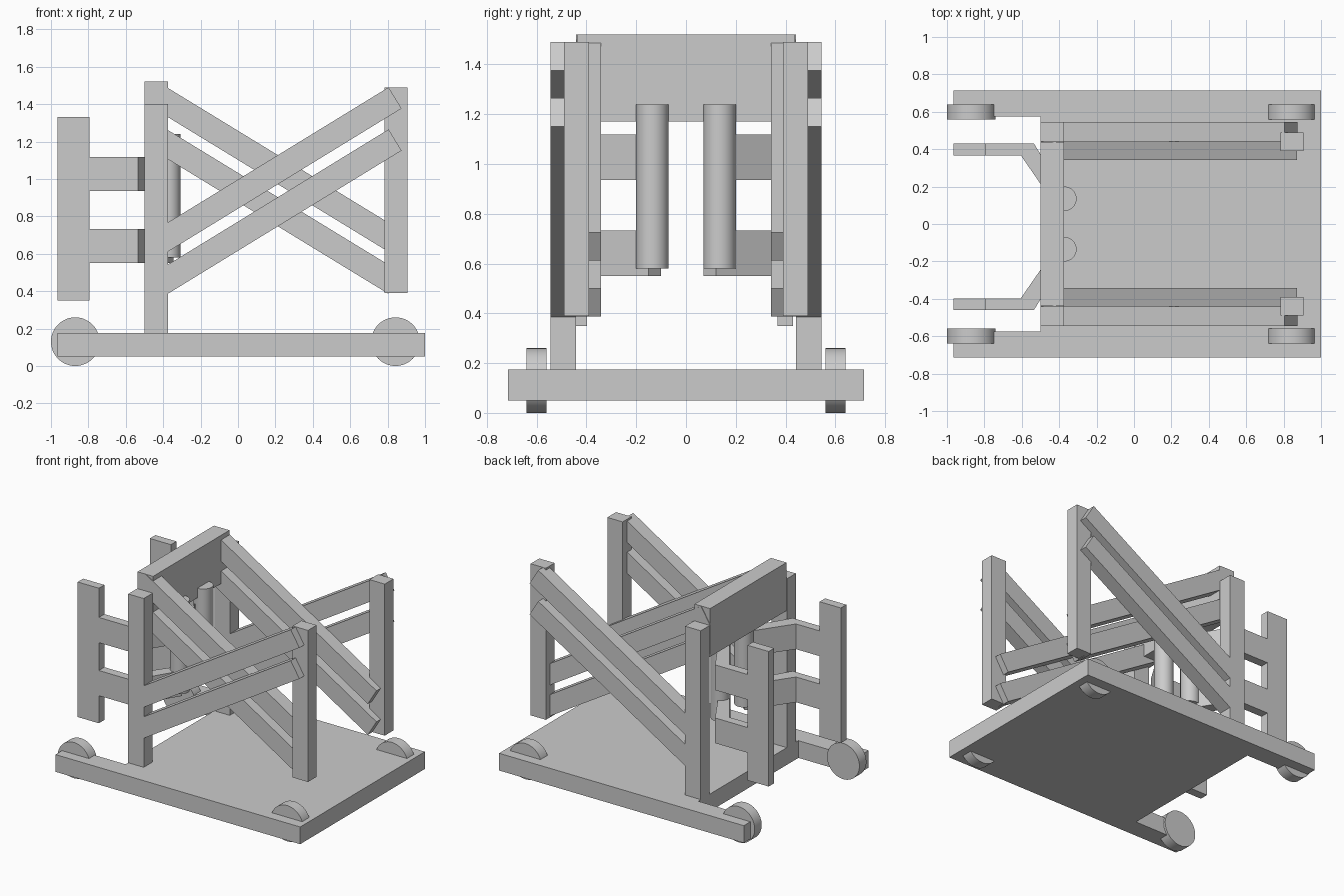
import bpy
import bmesh
import math
from mathutils import Vector

cube = bpy.data.objects.get("Cube")
if cube:
    bpy.data.objects.remove(cube, do_unlink=True)

grey = bpy.data.materials.new("plain grey")
grey.use_nodes = True
COLOUR = (0.6, 0.6, 0.6, 1)
grey.diffuse_color = COLOUR
grey.node_tree.nodes["Principled BSDF"].inputs["Base Color"].default_value = COLOUR


def prism(name, outline, depth):
    """Extrude a closed 3D outline along the depth vector."""
    bm = bmesh.new()
    face = bm.faces.new([bm.verts.new(p) for p in outline])
    grown = bmesh.ops.extrude_face_region(bm, geom=[face])["geom"]
    moved = [g for g in grown if isinstance(g, bmesh.types.BMVert)]
    bmesh.ops.translate(bm, verts=moved, vec=depth)
    bmesh.ops.recalc_face_normals(bm, faces=bm.faces)
    mesh = bpy.data.meshes.new(name)
    bm.to_mesh(mesh)
    bm.free()
    mesh.materials.append(grey)
    obj = bpy.data.objects.new(name, mesh)
    bpy.context.collection.objects.link(obj)
    return obj


def flat(name, points, z0, z1):
    """Plan outline raised from z0 to z1."""
    return prism(name, [(x, y, z0) for x, y in points], (0, 0, z1 - z0))


def box(name, x0, x1, y0, y1, z0, z1):
    return flat(name, [(x0, y0), (x1, y0), (x1, y1), (x0, y1)], z0, z1)


def bar(name, start, end, width, y0, y1):
    """Square-ended bar; start and end lie on its top edge in the xz plane."""
    a, b = Vector((start[0], y0, start[1])), Vector((end[0], y0, end[1]))
    run = (b - a).normalized()
    down = Vector((run.z, 0, -run.x)) * width
    return prism(name, [a, b, b + down, a + down], (0, y1 - y0, 0))


def cylinder(name, radius, depth, location, rotation=(0, 0, 0)):
    bpy.ops.mesh.primitive_cylinder_add(vertices=48, radius=radius, depth=depth,
                                        location=location, rotation=rotation)
    obj = bpy.context.object
    obj.name = name
    obj.data.materials.append(grey)
    bpy.ops.object.shade_smooth_by_angle()


# Base plate with a wide notch between its two left-end prongs
half_plate = [(1.0, 0.715), (-0.965, 0.715), (-0.965, 0.575), (-0.5, 0.575)]
flat("base_plate", half_plate + [(x, -y) for x, y in reversed(half_plate)], 0.05, 0.175)

# Cross panel joining the tall end
box("cross_panel", -0.5, -0.375, -0.438, 0.438, 1.17, 1.52)

for side, s in (("left", 1), ("right", -1)):
    # Upright posts
    box(f"tall_post_{side}", -0.5, -0.375, s * 0.442, s * 0.545, 0.175, 1.4)
    box(f"hanging_post_{side}", 0.782, 0.905, s * 0.39, s * 0.49, 0.39, 1.49)

    # Crossed pairs of diagonal bars
    for level, drop in (("upper", 0), ("lower", 0.225)):
        bar(f"outer_bar_{level}_{side}", (-0.45, 0.721 - drop), (0.805, 1.49 - drop),
            0.133, s * 0.442, s * 0.545)
        bar(f"inner_bar_{level}_{side}", (-0.43, 1.52 - drop), (0.872, 0.725 - drop),
            0.133, s * 0.342, s * 0.442)

    # Pivot cylinders
    cylinder(f"pivot_{side}", 0.065, 0.66, (-0.372, s * 0.135, 0.91))

    # Wheels
    for end, x in (("front", -0.87), ("rear", 0.842)):
        cylinder(f"wheel_{end}_{side}", 0.13, 0.08, (x, s * 0.6, 0.13),
                 (math.pi / 2, 0, 0))

    # Gate leaves: an upright plank on two bent arms, slightly off centre
    shift = -0.015
    box(f"gate_plank_{side}", -0.965, -0.795, s * 0.382 + shift, s * 0.445 + shift, 0.35, 1.33)
    arm = [(-0.795, 0.445), (-0.535, 0.445), (-0.345, 0.135),
           (-0.40, 0.085), (-0.605, 0.382), (-0.795, 0.382)]
    for level, z in (("upper", 0.935), ("lower", 0.55)):
        flat(f"gate_arm_{level}_{side}", [(x, s * y + shift) for x, y in arm], z, z + 0.183)
